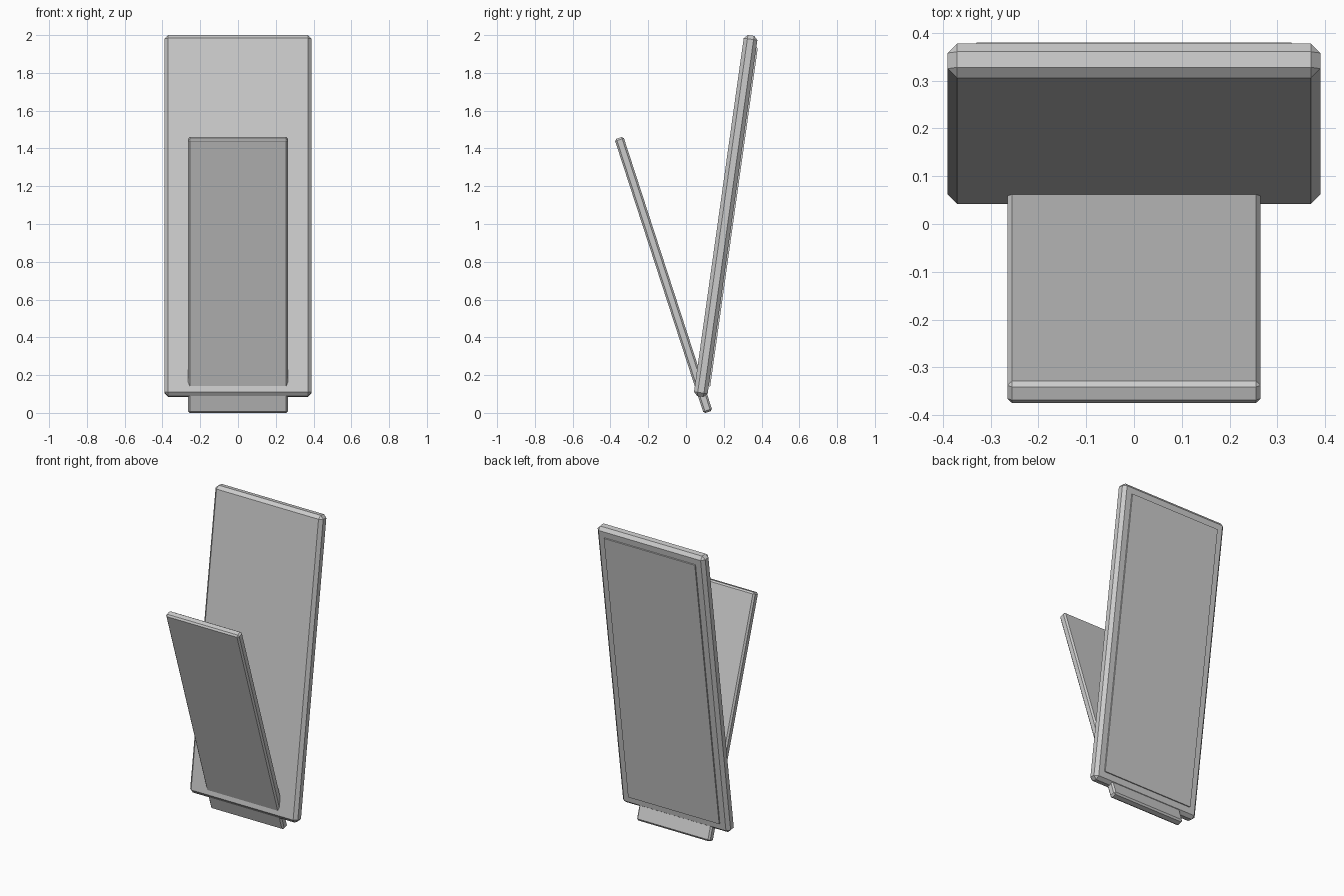
import bpy
from math import radians
from mathutils import Matrix, Vector

cube = bpy.data.objects.get("Cube")
if cube:
    bpy.data.objects.remove(cube, do_unlink=True)

grey = bpy.data.materials.new("plain grey")
grey.use_nodes = True
colour = (0.6, 0.6, 0.6, 1)
grey.diffuse_color = colour
grey.node_tree.nodes["Principled BSDF"].inputs["Base Color"].default_value = colour


def slab(name, size, centre, tilt, chamfer=0, offset=0):
    """Flat slab leaning about x, shifted along its own normal by offset."""
    rotation = Matrix.Rotation(radians(tilt), 3, 'X')
    location = Vector(centre) + rotation @ Vector((0, offset, 0))
    bpy.ops.mesh.primitive_cube_add(size=1, location=location,
                                    rotation=(radians(tilt), 0, 0))
    part = bpy.context.object
    part.name = name
    part.scale = size
    bpy.ops.object.transform_apply(location=False, rotation=False, scale=True)
    part.data.materials.append(grey)
    if chamfer:
        bevel = part.modifiers.new("chamfer", 'BEVEL')
        bevel.width = chamfer
        bevel.segments = 1
    return part


# Main board leaning back, with a thin raised panel on its rear face
board_centre, board_tilt, board_depth = (0, 0.21, 1.0425), -8, 0.073
panel_depth = 0.016
slab("main_board", (0.78, board_depth, 1.93), board_centre, board_tilt, 0.02)
slab("rear_panel", (0.66, panel_depth, 1.81), board_centre, board_tilt,
     offset=board_depth / 2)

# Narrower front leaf leaning forward, passing through the foot of the board
slab("front_leaf", (0.53, 0.049, 1.526), (0, -0.119, 0.73), 18, 0.01)
